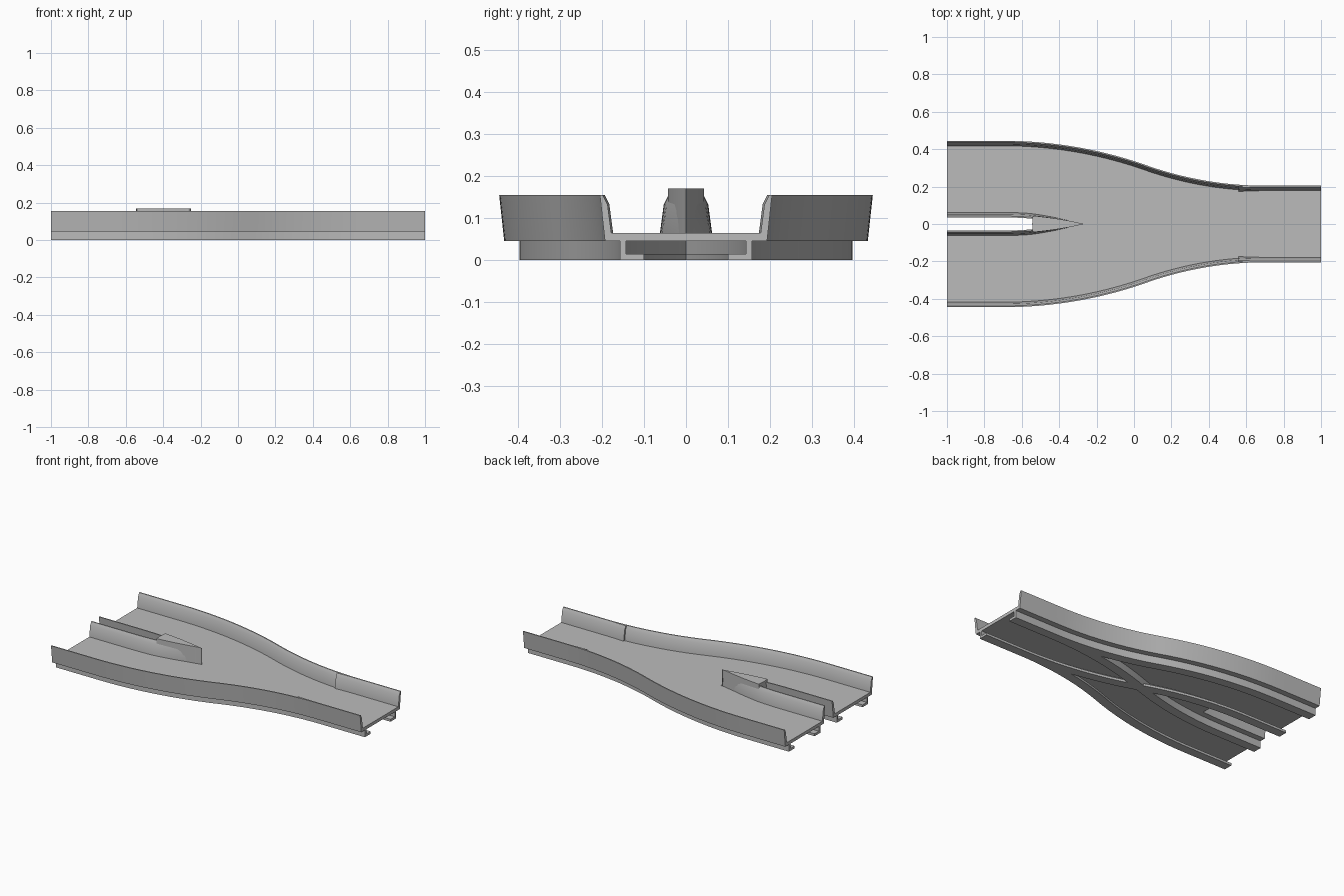
import bpy, bmesh, math

if "Cube" in bpy.data.objects:
    bpy.data.objects.remove(bpy.data.objects["Cube"], do_unlink=True)

grey = bpy.data.materials.new("light grey plastic")
grey.use_nodes = True
COLOUR = (0.5, 0.5, 0.5, 1)
grey.diffuse_color = COLOUR
grey.node_tree.nodes["Principled BSDF"].inputs["Base Color"].default_value = COLOUR

BEND = 0.7      # half length of the S-bend
SHIFT = 0.24    # sideways travel of each lane
RADIUS = (BEND ** 2 + (SHIFT / 2) ** 2) / SHIFT


def lane(x):
    """Centre y and heading angle of the left lane at x."""
    if abs(x) >= BEND:
        return (SHIFT if x < 0 else 0.0), 0.0
    run = BEND - abs(x)
    drop = RADIUS - math.sqrt(RADIUS ** 2 - run ** 2)
    return (SHIFT - drop if x < 0 else drop), math.asin(run / RADIUS)


def stations(start, end, steps=56):
    inner = [-BEND + 2 * BEND * i / steps for i in range(steps + 1)]
    return [start] + [x for x in inner if start + 0.003 < x < end - 0.003] + [end]


def sweep(name, section, start, end, clamp=False):
    """Sweep a closed (offset, height) section along the lane and mirror it."""
    bm = bmesh.new()
    rings = []
    for x in stations(start, end):
        y, angle = lane(x)
        ring = []
        for offset, z in section(x):
            if clamp:
                offset = max(offset, -y / math.cos(angle))
            ring.append(bm.verts.new((x + offset * math.sin(angle),
                                      y + offset * math.cos(angle), z)))
        rings.append(ring)
    n = len(rings[0])
    for a, b in zip(rings, rings[1:]):
        for i in range(n):
            j = (i + 1) % n
            bm.faces.new((a[i], a[j], b[j], b[i]))
    bm.faces.new(rings[0])
    bm.faces.new(rings[-1])
    bmesh.ops.remove_doubles(bm, verts=bm.verts[:], dist=0.0002)
    bmesh.ops.recalc_face_normals(bm, faces=bm.faces[:])
    if clamp:  # open the seam on the centre line
        seam = [f for f in bm.faces if all(abs(v.co.y) < 0.0005 for v in f.verts)]
        bmesh.ops.delete(bm, geom=seam, context='FACES')
    mesh = bpy.data.meshes.new(name)
    bm.to_mesh(mesh)
    bm.free()
    mesh.materials.append(grey)
    obj = bpy.data.objects.new(name, mesh)
    bpy.context.collection.objects.link(obj)
    bpy.ops.object.select_all(action='DESELECT')
    obj.select_set(True)
    bpy.context.view_layer.objects.active = obj
    bpy.ops.object.shade_smooth_by_angle(angle=math.radians(25))
    mirror = obj.modifiers.new("mirror", 'MIRROR')
    mirror.use_axis = (False, True, False)
    mirror.use_mirror_merge = clamp
    mirror.merge_threshold = 0.0005
    return obj


WALL = [(0.178, 0.065), (0.178, 0.045), (0.193, 0.045), (0.205, 0.155),
        (0.198, 0.155), (0.187, 0.133)]
RAIL = [(0.157, 0.045), (0.157, 0), (0.10, 0), (0.10, 0.015),
        (0.143, 0.015), (0.143, 0.045)]
FLOOR = [(-0.19, 0.045), (0.19, 0.045), (0.19, 0.065), (-0.19, 0.065)]
WEDGE = [(-0.3, 0.045), (-0.19, 0.045), (-0.19, 0.17), (-0.3, 0.17)]


def flip(section):
    return [(-o, z) for o, z in section]


def blended_wall(x):
    """Inner wall that thins out into the wedge."""
    t = min(max((x + 0.54) / 0.27, 0), 1)
    return flip([(o + max(0.192 - o, 0) * t, z) for o, z in WALL])


# Road deck
sweep("floor", lambda x: FLOOR, -1, 1, clamp=True)

# Side walls, and the short strips where the two lanes' walls overlap
sweep("outer_wall", lambda x: WALL, -1, 1)
sweep("inner_wall", blended_wall, -1, -0.27)
sweep("wall_overlap", lambda x: flip(WALL), 0.57, 0.74)

# Dividing wedge between the lanes
sweep("divider_wedge", lambda x: WEDGE, -0.525, -0.207, clamp=True)

# Hooked rails underneath, crossing in the middle
sweep("outer_rail", lambda x: RAIL, -1, 1)
sweep("inner_rail", lambda x: flip(RAIL), -1, 1)
